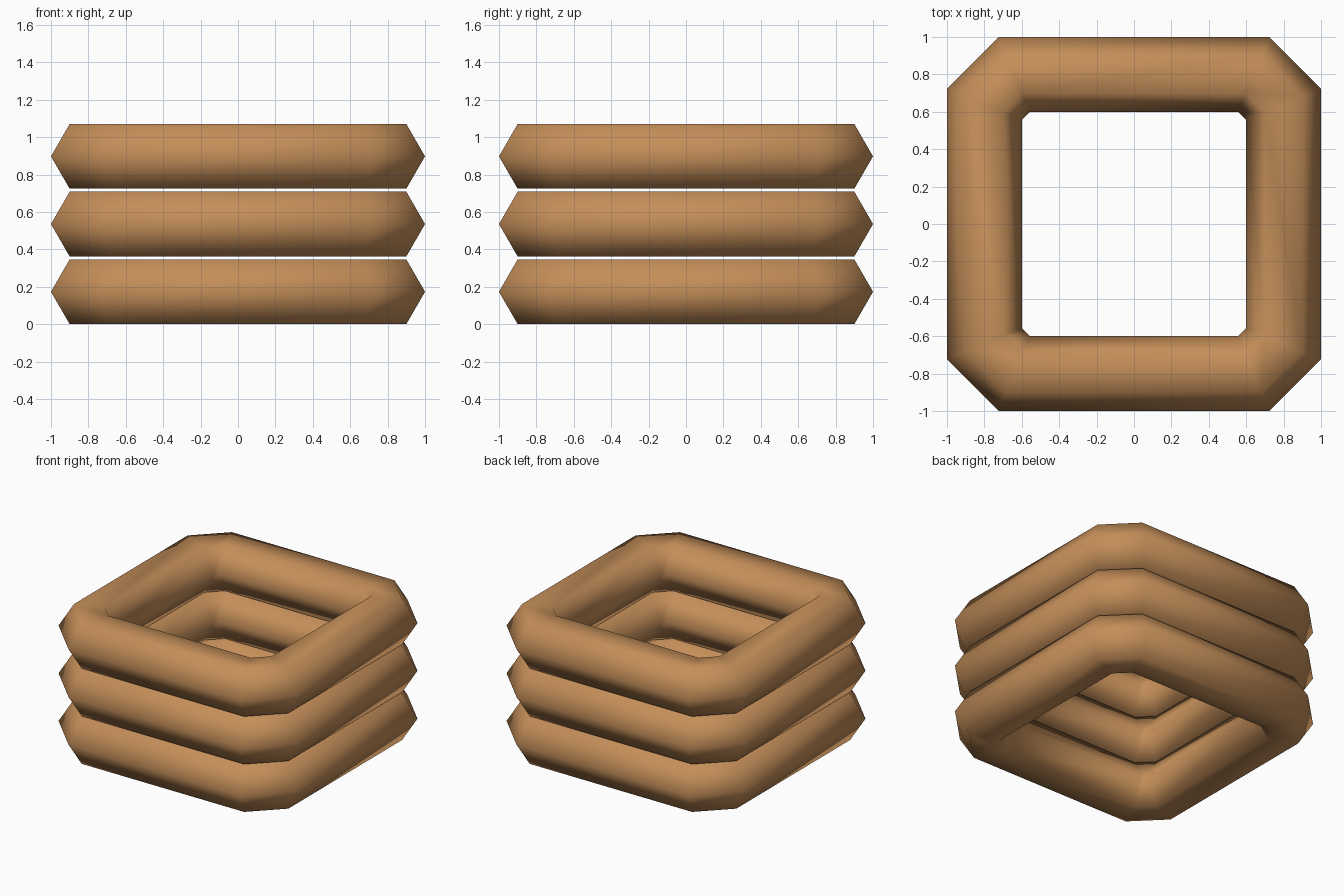
import bpy, math

if "Cube" in bpy.data.objects:
    bpy.data.objects.remove(bpy.data.objects["Cube"])

SIDES, R = 6, 0.2            # hexagonal tube section
HALF_H = R * math.sin(math.pi / 3)
MID, CUT = 0.8, 0.64         # centre line of the square and where its corners are cut
STEP = 0.362                 # spacing of the stacked rings

wood = bpy.data.materials.new("warm tan brown")
wood.diffuse_color = (0.55, 0.27, 0.10, 1)
wood.use_nodes = True
wood.node_tree.nodes["Principled BSDF"].inputs["Base Color"].default_value = wood.diffuse_color


def loop(offset, z):
    """Square with cut corners, offset outward from the centre line."""
    a, b = MID + offset, CUT + offset * math.tan(math.pi / 8)
    pts = []
    for q in range(4):
        c, s = round(math.cos(q * math.pi / 2)), round(math.sin(q * math.pi / 2))
        for x, y in ((a, -b), (a, b)):
            pts.append((c * x - s * y, s * x + c * y, z))
    return pts


def ring(name, z):
    """Hexagonal tube swept around the cut-corner square."""
    verts, n = [], 8
    for k in range(SIDES):
        t = 2 * math.pi * k / SIDES
        verts += loop(R * math.cos(t), R * math.sin(t))
    faces = []
    for k in range(SIDES):
        k2 = (k + 1) % SIDES
        for i in range(n):
            j = (i + 1) % n
            faces.append((k * n + i, k * n + j, k2 * n + j, k2 * n + i))
    mesh = bpy.data.meshes.new(name)
    mesh.from_pydata(verts, [], faces)
    mesh.polygons.foreach_set("use_smooth", [True] * len(faces))
    mesh.materials.append(wood)
    obj = bpy.data.objects.new(name, mesh)
    obj.location.z = z
    bpy.context.collection.objects.link(obj)


# Three identical rings stacked with small gaps
for i, name in enumerate(("bottom_ring", "middle_ring", "top_ring")):
    ring(name, HALF_H + i * STEP)
